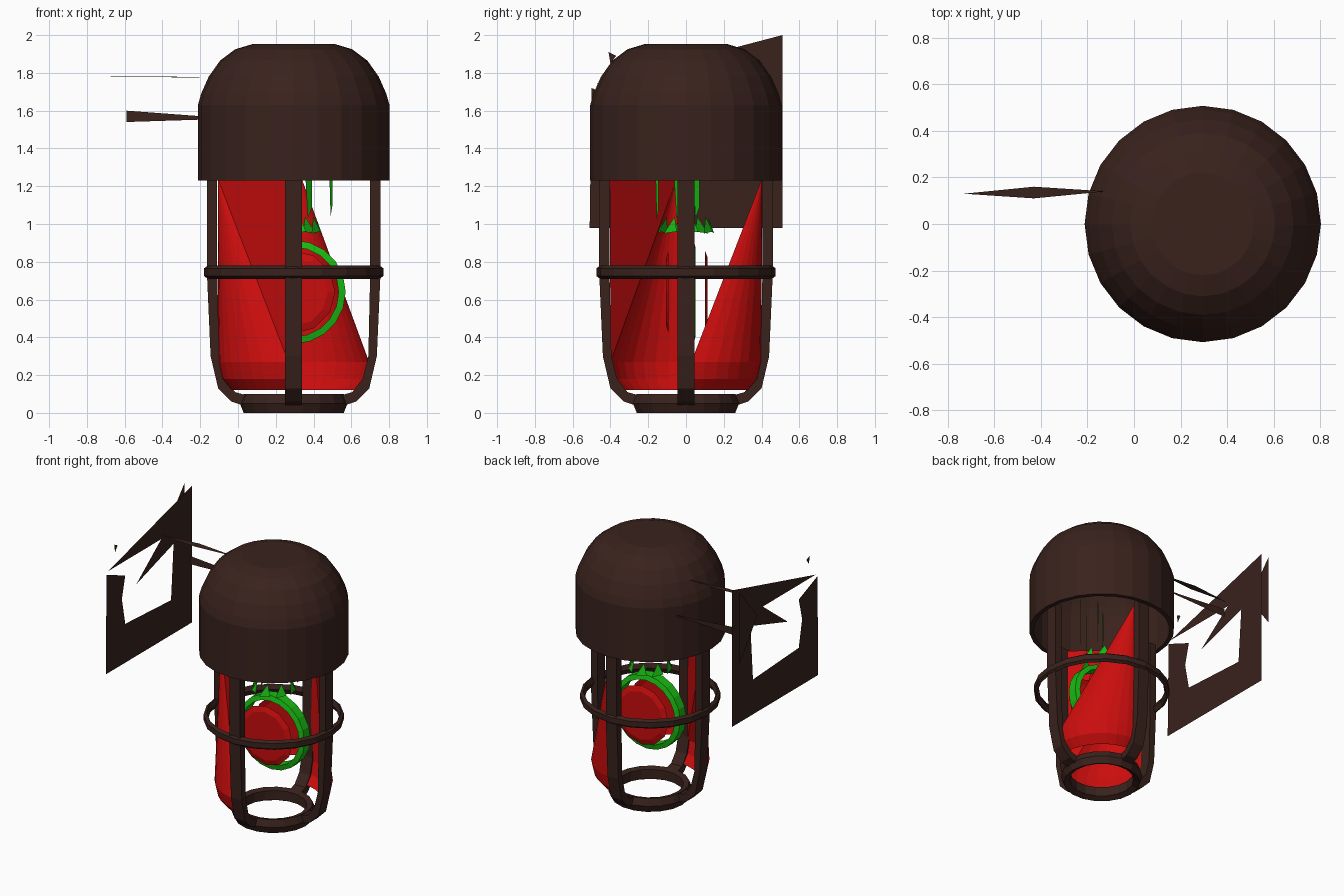
import bpy, bmesh, math

if "Cube" in bpy.data.objects:
    bpy.data.objects.remove(bpy.data.objects["Cube"])

CX = 0.295  # lamp axis


def material(name, rgb):
    m = bpy.data.materials.new(name)
    m.diffuse_color = (*rgb, 1)
    m.use_nodes = True
    m.node_tree.nodes["Principled BSDF"].inputs["Base Color"].default_value = m.diffuse_color
    return m


BROWN = material("dark_brown", (0.041, 0.016, 0.012))
RED = material("red", (0.6, 0.004, 0.004))
GREEN = material("green", (0.01, 0.5, 0.006))


def build(name, verts, faces, mat):
    bm = bmesh.new()
    vs = [bm.verts.new(v) for v in verts]
    for f in faces:
        bm.faces.new([vs[i] for i in f])
    bmesh.ops.recalc_face_normals(bm, faces=bm.faces)
    bmesh.ops.triangulate(bm, faces=[f for f in bm.faces if len(f.verts) > 4])
    me = bpy.data.meshes.new(name)
    bm.to_mesh(me)
    bm.free()
    me.materials.append(mat)
    ob = bpy.data.objects.new(name, me)
    bpy.context.collection.objects.link(ob)
    return ob


def polar(r, deg, z):
    a = math.radians(deg)
    return (CX + r * math.cos(a), r * math.sin(a), z)


def lathe(name, profile, n, mat, closed=False, cap=False):
    k = len(profile)
    verts = [polar(r, 360 * i / n, z) for i in range(n) for r, z in profile]
    faces = []
    for i in range(n):
        j = (i + 1) % n
        for p in range(k if closed else k - 1):
            q = (p + 1) % k
            faces.append((i * k + p, j * k + p, j * k + q, i * k + q))
    if cap:
        faces.append([i * k for i in range(n)])
    return build(name, verts, faces, mat)


# Domed housing, open underneath with a narrow rim
lathe("housing", [(0.22, 1.952), (0.31, 1.925), (0.39, 1.865), (0.45, 1.78), (0.49, 1.69),
                  (0.507, 1.63), (0.507, 1.23), (0.475, 1.23)], 24, BROWN, cap=True)

# Guard cage: bottom ring, middle ring and four bent bars
lathe("cage_bottom_ring", [(0.265, 0.0), (0.285, 0.05), (0.265, 0.10), (0.225, 0.09), (0.225, 0.02)],
      18, BROWN, closed=True)
lathe("cage_middle_ring", [(0.475, 0.725), (0.475, 0.765), (0.455, 0.78), (0.44, 0.745), (0.455, 0.71)],
      20, BROWN, closed=True)

outer = [(0.46, 1.26), (0.46, 0.75), (0.44, 0.30), (0.40, 0.13), (0.33, 0.06), (0.24, 0.03)]
inner = [(0.405, 1.26), (0.405, 0.75), (0.395, 0.30), (0.365, 0.18), (0.31, 0.11), (0.24, 0.09)]
for b in range(4):
    c, s = [(1, 0), (0, 1), (-1, 0), (0, -1)][b]
    verts, faces = [], []
    for (ro, zo), (ri, zi) in zip(outer, inner):
        for r, w, z in ((ro, -0.045, zo), (ro, 0.045, zo), (ri, 0.045, zi), (ri, -0.045, zi)):
            verts.append((CX + r * c - w * s, r * s + w * c, z))
    for i in range(len(outer) - 1):
        for k in range(4):
            m = (k + 1) % 4
            faces.append((4 * i + k, 4 * i + m, 4 * i + 4 + m, 4 * i + 4 + k))
    build(f"cage_bar_{b + 1}", verts, faces, BROWN)


# Glass: two opposite quarter panels folding from one top corner to the base arc
def glass(name, apex_deg, start, end, top_corner=False):
    n = 8
    w = n + 1
    rings = [(0.40, 0.27), (0.38, 0.18), (0.33, 0.12)]
    verts = [polar(0.405, apex_deg, 1.24)]
    for r, z in rings:
        verts += [polar(r, start + (end - start) * i / n, z) for i in range(w)]
    faces = [(0, 1 + i, 2 + i) for i in range(n)]
    for k in range(2):
        for i in range(n):
            a = 1 + k * w + i
            faces.append((a, a + w, a + w + 1, a + 1))
    if top_corner:
        verts.append(polar(0.405, end, 1.25))
        faces.append((0, w, len(verts) - 1))
    build(name, verts, faces, RED)


glass("glass_front_left", 187, 183, 266, top_corner=True)
glass("glass_back_right", 84, 87, 4)


# Bulb: two facing discs with a green band between them
def upright(r, n, y, cz=0.64):
    return [(CX + r * math.cos(math.tau * i / n), y, cz + r * math.sin(math.tau * i / n))
            for i in range(n)]


for label, y in (("front", -0.105), ("back", 0.115)):
    n = 12
    verts = upright(0.18, n, y) + upright(0.22, n, y * 0.87)
    faces = [list(range(n))] + [(i, (i + 1) % n, n + (i + 1) % n, n + i) for i in range(n)]
    build(f"bulb_{label}", verts, faces, RED)

n = 20
section = [(0.275, -0.03), (0.275, 0.04), (0.238, 0.05), (0.238, -0.04)]
verts = [v for r, y in section for v in upright(r, n, y)]
faces = [(k * n + i, k * n + (i + 1) % n, (k + 1) % 4 * n + (i + 1) % n, (k + 1) % 4 * n + i)
         for k in range(4) for i in range(n)]
build("bulb_band", verts, faces, GREEN)

# Socket: thin hanging strips and a collar of small tabs
for i, (x, y, z, w) in enumerate([(0.37, 0.05, 1.03, 0.022), (0.24, -0.05, 1.03, 0.022),
                                  (0.49, 0.0, 1.04, 0.01), (0.30, -0.155, 1.02, 0.01)]):
    verts = [(x - w, y - w, 1.40), (x + w, y + w, 1.40), (x + w, y + w, z + 0.06), (x, y, z)]
    build(f"socket_strip_{i + 1}", verts, [(0, 1, 2, 3)], GREEN)
for i in range(8):
    a = 45 * i + 10
    verts = [polar(0.15, a - 16, 0.95), polar(0.15, a + 16, 0.96), polar(0.12, a + 5, 1.04)]
    build(f"socket_tab_{i + 1}", verts, [(0, 1, 2)], GREEN)

# Wall plate: thin cut-out sheet with a corner backing and a small fixing
PX = -0.735
outline = [(-0.51, 0.98), (0.51, 0.98), (0.51, 2.0), (-0.48, 1.74), (0.145, 1.74), (-0.15, 1.515),
           (0.29, 1.65), (0.26, 1.24), (-0.28, 1.27), (-0.32, 1.47), (-0.28, 1.63), (-0.50, 1.72)]
build("wall_plate", [(PX, y, z) for y, z in outline], [range(len(outline))], BROWN)
build("wall_plate_backing", [(-0.8, 0.51, 2.0), (-0.8, 0.51, 1.47), (-0.8, 0.30, 1.75)],
      [(0, 1, 2)], BROWN)
build("plate_fixing", [(PX, -0.41, 1.91), (PX, -0.37, 1.89), (PX, -0.40, 1.85)], [(0, 1, 2)], BROWN)

# Bracket arms: one flat blade and one upright blade
build("upper_arm", [(-0.73, 0.13, 1.78), (-0.43, 0.11, 1.778), (-0.12, 0.14, 1.775),
                    (-0.43, 0.16, 1.782)], [(0, 1, 2, 3)], BROWN)
build("lower_arm", [(-0.59, 0.28, 1.54), (-0.12, 0.28, 1.555), (-0.12, 0.282, 1.565),
                    (-0.59, 0.282, 1.60)], [(0, 1, 2, 3)], BROWN)
